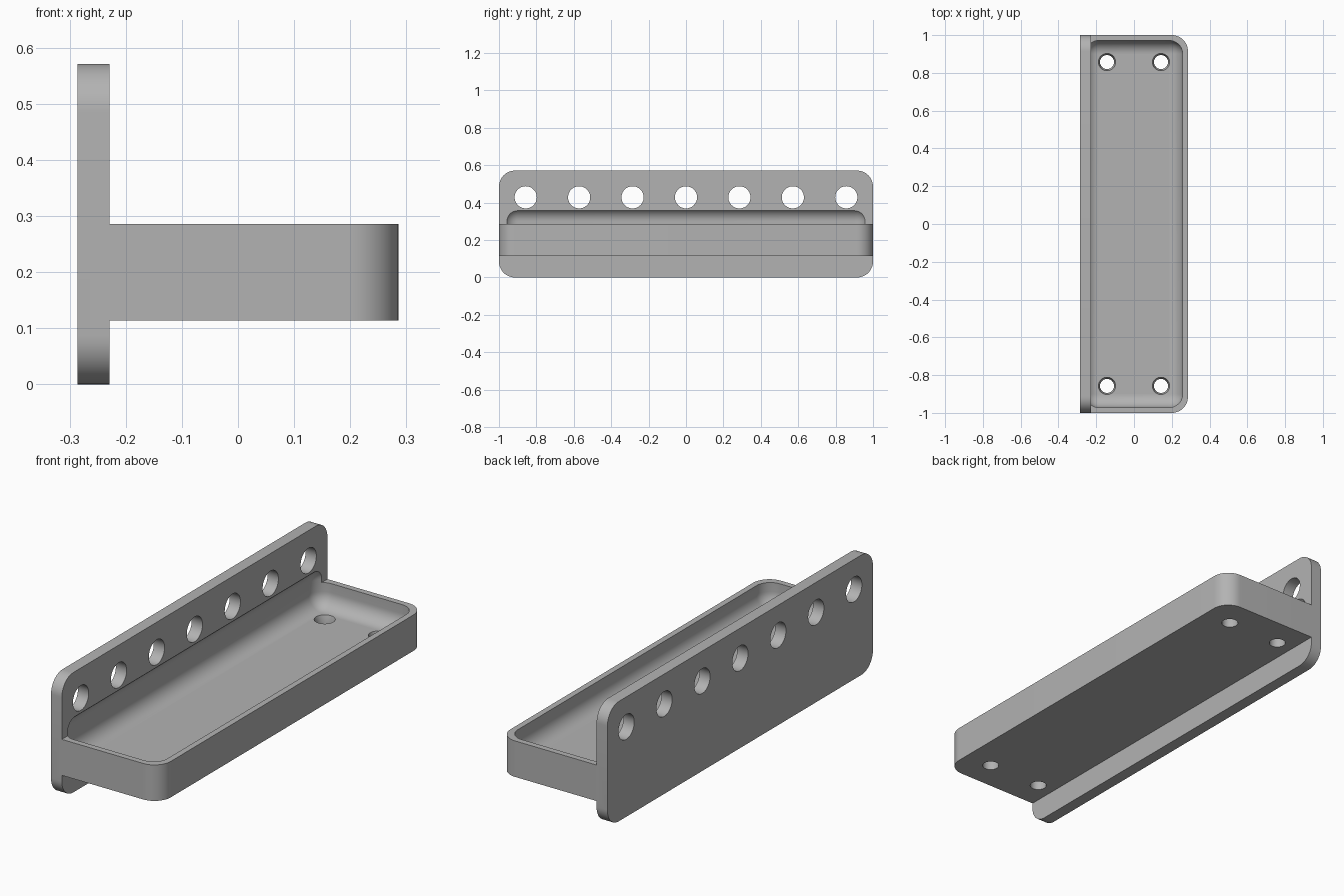
import bpy, bmesh, math
from mathutils import Matrix, Vector

old = bpy.data.objects.get("Cube")
if old:
    bpy.data.objects.remove(old)

U = 1 / 70              # one millimetre in model units
LENGTH, PLATE_X, FRONT_X = 140, -16, 20

grey = bpy.data.materials.new("plain grey")
grey.use_nodes = True
grey.diffuse_color = (0.45, 0.45, 0.45, 1)
grey.node_tree.nodes["Principled BSDF"].inputs["Base Color"].default_value = grey.diffuse_color


def finish(name, bm):
    bmesh.ops.scale(bm, vec=(U, U, U), verts=bm.verts)
    bmesh.ops.recalc_face_normals(bm, faces=bm.faces)
    mesh = bpy.data.meshes.new(name)
    bm.to_mesh(mesh)
    bm.free()
    mesh.materials.append(grey)
    obj = bpy.data.objects.new(name, mesh)
    bpy.context.collection.objects.link(obj)
    return obj


def rounded_box(name, low, high, radius, rule):
    """Box between two corners, rounded on the edges the rule picks."""
    low, high = Vector(low), Vector(high)
    bm = bmesh.new()
    bmesh.ops.create_cube(bm, size=1)
    bmesh.ops.scale(bm, vec=high - low, verts=bm.verts)
    bmesh.ops.translate(bm, vec=(low + high) / 2, verts=bm.verts)
    edges = [e for e in bm.edges if rule(e.verts[0].co, e.verts[1].co)]
    bmesh.ops.bevel(bm, geom=edges, offset=radius, segments=12, profile=0.5,
                    affect='EDGES', clamp_overlap=True)
    return finish(name, bm)


def add_cylinder(bm, centre, r_low, r_high, depth, axis='Z'):
    turn = Matrix.Rotation(math.pi / 2, 4, 'Y') if axis == 'X' else Matrix()
    bmesh.ops.create_cone(bm, cap_ends=True, segments=48, radius1=r_low, radius2=r_high,
                          depth=depth, matrix=Matrix.Translation(centre) @ turn)


def combine(target, tool, operation):
    mod = target.modifiers.new(operation.title(), 'BOOLEAN')
    mod.operation, mod.solver, mod.object = operation, 'EXACT', tool
    bpy.context.view_layer.objects.active = target
    bpy.ops.object.modifier_apply(modifier=mod.name)
    bpy.data.objects.remove(tool)


# Upright back plate and the shelf block projecting from it
half = LENGTH / 2
rack = rounded_box("wall_rack", (-20, -half, 0), (PLATE_X, half, 40), 6,
                   lambda a, b: abs(a.x - b.x) > 1)
shelf = rounded_box("shelf", (PLATE_X - 1, -half, 8), (FRONT_X, half, 20), 6,
                    lambda a, b: abs(a.z - b.z) > 1 and a.x > 0)
combine(rack, shelf, 'UNION')

# Tray hollow, rounded on every edge and biting slightly into the plate
hollow = rounded_box("tray_hollow", (-18, 2 - half, 12), (18, half - 2, 26), 5,
                     lambda a, b: True)
combine(rack, hollow, 'DIFFERENCE')

# Row of holes through the plate
bm = bmesh.new()
for i in range(-3, 4):
    add_cylinder(bm, (-18, i * 20, 30), 4.15, 4.15, 12, 'X')
combine(rack, finish("plate_holes", bm), 'DIFFERENCE')

# Countersunk drain holes in the tray floor
bm = bmesh.new()
for x in (-10, 10):
    for y in (-60, 60):
        add_cylinder(bm, (x, y, 9), 2.6, 2.6, 6)
combine(rack, finish("drain_holes", bm), 'DIFFERENCE')
bm = bmesh.new()
for x in (-10, 10):
    for y in (-60, 60):
        add_cylinder(bm, (x, y, 11.5), 2.6, 3.5, 3)
combine(rack, finish("drain_countersinks", bm), 'DIFFERENCE')

# Smooth rounds with crisp edges
bpy.ops.object.select_all(action='DESELECT')
rack.select_set(True)
bpy.context.view_layer.objects.active = rack
bpy.ops.object.shade_smooth_by_angle(angle=math.radians(25))
